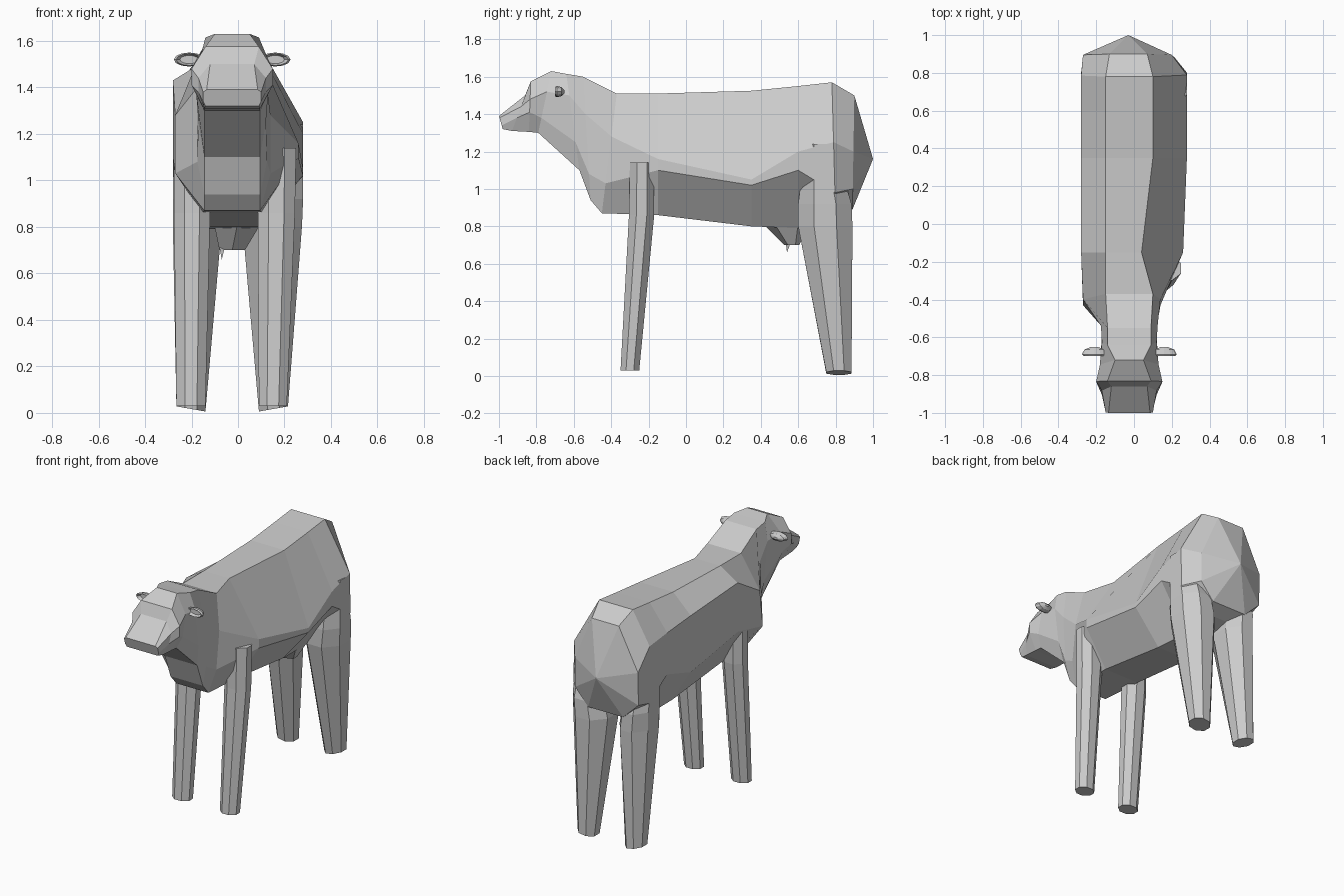
import bpy, bmesh, math
from mathutils import Vector


def loft(name, rings, start_tip=None, end_tip=None):
    """Skin a list of equal-length vertex rings; ends are flat caps or fans to a tip."""
    bm = bmesh.new()
    rows = [[bm.verts.new(p) for p in r] for r in rings]
    n = len(rows[0])
    for a, b in zip(rows, rows[1:]):
        for i in range(n):
            j = (i + 1) % n
            bm.faces.new((a[i], a[j], b[j], b[i]))
    for row, tip in ((rows[0], start_tip), (rows[-1], end_tip)):
        if tip:
            t = bm.verts.new(tip)
            for i in range(n):
                bm.faces.new((row[i], row[(i + 1) % n], t))
        else:
            bm.faces.new(row)
    bmesh.ops.recalc_face_normals(bm, faces=bm.faces)
    me = bpy.data.meshes.new(name)
    bm.to_mesh(me)
    bm.free()
    ob = bpy.data.objects.new(name, me)
    bpy.context.collection.objects.link(ob)
    return ob


def section(yt, yb, zt, zb, tl, tr, xl, xr, zl, zr, zlo, b):
    """Eight-sided body section, sheared from yt at its top to yb at its bottom."""
    pts = [(tl, zt), (tr, zt), (xr, zr), (xr, min(zlo, zr - .02)),
           (b - .025, zb), (-b - .025, zb), (xl, zlo), (xl, zl)]
    return [(x, yb + (yt - yb) * (z - zb) / (zt - zb), z) for x, z in pts]


# Trunk: rump to chest, with the uneven left and right flanks
trunk = [
    (.90, .89, 1.50, .89, -.13, .07, -.27, .20, 1.22, 1.20, 1.00, .13),
    (.78, .80, 1.57, .85, -.15, .10, -.28, .28, 1.36, 1.25, .98, .12),
    (.60, .60, 1.55, .79, -.15, .10, -.28, .28, 1.38, 1.20, 1.10, .11),
    (.35, .35, 1.525, .80, -.15, .10, -.28, .28, 1.40, 1.05, 1.02, .12),
    (-.15, -.15, 1.51, .86, -.15, .04, -.28, .26, 1.43, 1.16, 1.10, .13),
    (-.37, -.45, 1.51, .87, -.15, .10, -.27, .14, 1.28, 1.28, 1.03, .12),
]
# Neck, skull and muzzle
head = [
    (-.55, -.51, 1.60, .94, -.14, .09, -.175, .125, 1.40, 1.40, 1.08, .12),
    (-.64, -.57, 1.615, 1.10, -.14, .09, -.17, .12, 1.50, 1.50, 1.25, .12),
    (-.72, -.79, 1.63, 1.30, -.10, .05, -.18, .13, 1.52, 1.52, 1.38, .12),
    (-.83, -.84, 1.575, 1.305, -.14, .09, -.20, .15, 1.48, 1.48, 1.41, .12),
    (-.86, -.93, 1.50, 1.31, -.12, .07, -.17, .12, 1.44, 1.44, 1.38, .12),
    (-1.0, -.98, 1.39, 1.32, -.135, .085, -.15, .10, 1.38, 1.38, 1.34, .115),
]
loft("body_and_head", [section(*s) for s in trunk + head],
     start_tip=(-.03, 1.0, 1.16))


def oval(x0, x1, y0, y1, z, tilt=0, n=8):
    """Horizontal polygon filling the given bounds."""
    k = math.cos(math.pi / n)
    out = []
    for i in range(n):
        a = math.tau * (i + .5) / n
        out.append(((x0 + x1) / 2 + (x1 - x0) / 2 * math.cos(a) / k,
                    (y0 + y1) / 2 + (y1 - y0) / 2 * math.sin(a) / k,
                    z + tilt * math.cos(a)))
    return out


# Legs
loft("front_leg_right", [oval(.09, .21, -.35, -.25, .03),
                         oval(.085, .245, -.305, -.17, .86),
                         oval(.08, .25, -.30, -.17, 1.14)])
loft("front_leg_left", [oval(-.265, -.14, -.35, -.25, .03),
                        oval(-.275, -.12, -.305, -.17, .86),
                        oval(-.275, -.12, -.30, -.17, 1.14)])
loft("hind_leg_right", [oval(.09, .215, .75, .885, .017, .012),
                        oval(.02, .275, .60, .89, .80),
                        oval(.05, .28, .60, .885, .92),
                        oval(.06, .28, .64, .79, 1.24)])
loft("hind_leg_left", [oval(-.265, -.14, .75, .885, .017, -.012),
                       oval(-.28, -.07, .60, .89, .80),
                       oval(-.28, -.09, .60, .885, .92),
                       oval(-.28, -.10, .64, .79, 1.24)])

# Udder with a small teat
loft("udder", [oval(-.08, .03, .53, .60, .70, n=6),
               oval(-.10, .09, .44, .64, .80, n=6),
               oval(-.10, .09, .42, .66, .86, n=6)])
loft("teat", [oval(-.085, -.05, .53, .57, .74, n=4)], end_tip=(-.07, .54, .66))

# Ears: small oval dishes, open to the front
for side, name in ((-1, "ear_left"), (1, "ear_right")):
    rings = []
    for s, y in ((.25, -.65), (.8, -.665), (1, -.69), (.85, -.70), (.6, -.68)):
        rings.append([Vector((-.025 + side * .185 + .066 * s * math.cos(a), y,
                              1.52 + .03 * s * math.sin(a)))
                      for a in (math.tau * i / 12 for i in range(12))])
    loft(name, rings)
